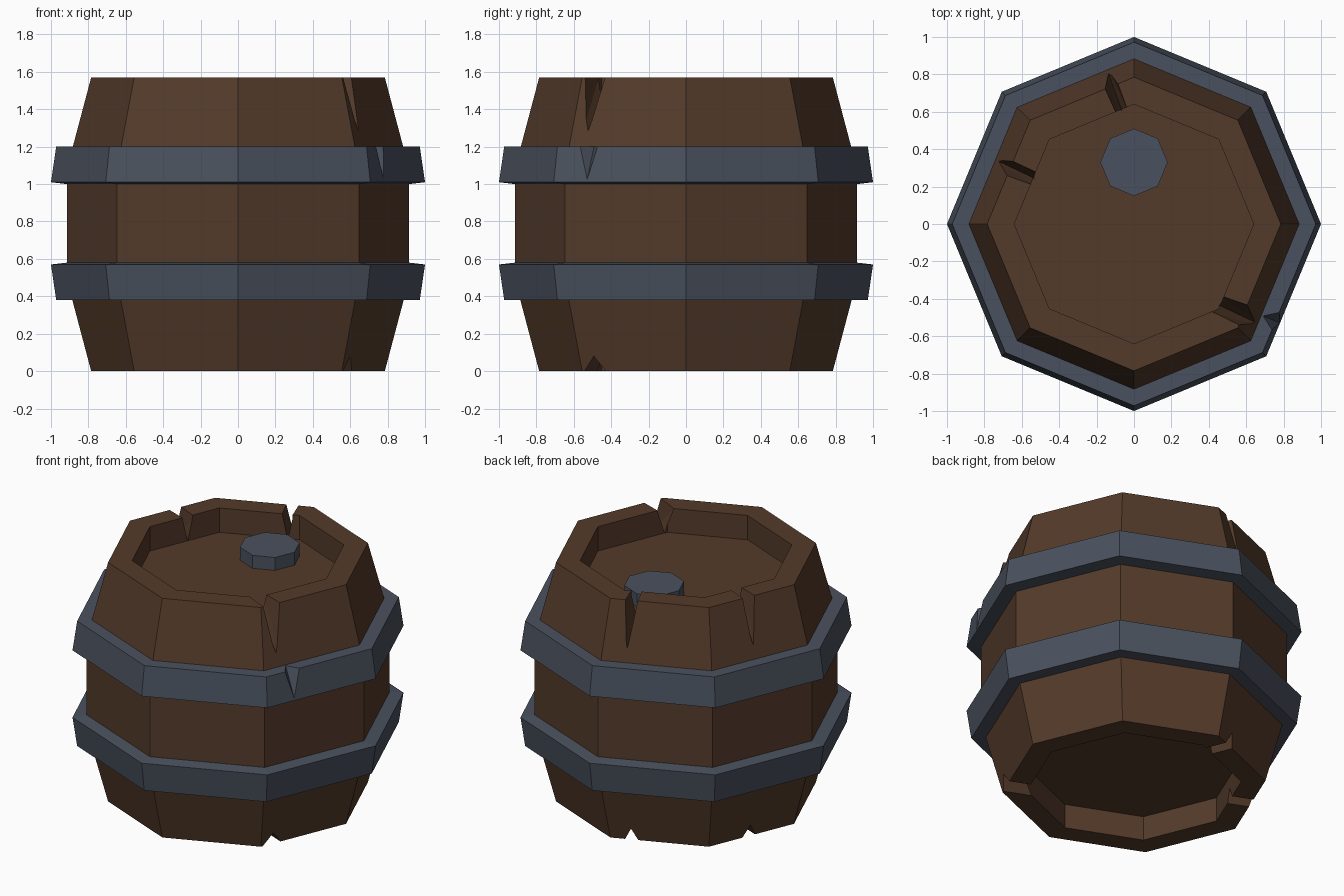
import bpy, bmesh
from math import sin, cos, radians, tau

if "Cube" in bpy.data.objects:
    bpy.data.objects.remove(bpy.data.objects["Cube"])

SIDES = 8


def material(name, rgb):
    m = bpy.data.materials.new(name)
    m.diffuse_color = (*rgb, 1)
    m.use_nodes = True
    m.node_tree.nodes["Principled BSDF"].inputs["Base Color"].default_value = m.diffuse_color
    return m


wood = material("dark_wood", (0.088, 0.043, 0.023))
steel = material("blue_steel", (0.068, 0.083, 0.112))


def add_object(name, bm, mat=None):
    bmesh.ops.recalc_face_normals(bm, faces=bm.faces)
    mesh = bpy.data.meshes.new(name)
    bm.to_mesh(mesh)
    bm.free()
    ob = bpy.data.objects.new(name, mesh)
    bpy.context.collection.objects.link(ob)
    if mat:
        mesh.materials.append(mat)
    return ob


def lathe(name, profile, mat, ring=False, centre=(0, 0)):
    """Spin (radius, z) points; a ring joins its ends, a solid caps them."""
    bm = bmesh.new()
    loops = [[bm.verts.new((centre[0] + r * cos(tau * i / SIDES),
                            centre[1] + r * sin(tau * i / SIDES), z))
              for i in range(SIDES)] for r, z in profile]
    pairs = list(zip(loops, loops[1:]))
    if ring:
        pairs.append((loops[-1], loops[0]))
    else:
        bm.faces.new(loops[0])
        bm.faces.new(loops[-1])
    for a, b in pairs:
        for i in range(SIDES):
            j = (i + 1) % SIDES
            bm.faces.new((a[i], a[j], b[j], b[i]))
    return add_object(name, bm, mat)


def cut(target, angle, points):
    """Subtract the hull of (outward, sideways, z) points set on one stave face."""
    a = radians(angle)
    bm = bmesh.new()
    for d, t, z in points:
        bm.verts.new((d * cos(a) - t * sin(a), d * sin(a) + t * cos(a), z))
    bmesh.ops.convex_hull(bm, input=bm.verts)
    cutter = add_object("notch_cutter", bm)
    cutter.hide_render = True
    mod = target.modifiers.new("notch", 'BOOLEAN')
    mod.operation = 'DIFFERENCE'
    mod.solver = 'EXACT'
    mod.object = cutter
    bpy.context.view_layer.objects.active = target
    bpy.ops.object.modifier_apply(modifier=mod.name)
    bpy.data.objects.remove(cutter)


# Barrel body with a recessed lid and a recessed base
body = lathe("barrel_body", [(0.64, 0.16), (0.64, 0), (0.785, 0), (0.915, 0.49),
                             (0.915, 1.08), (0.785, 1.57), (0.64, 1.57),
                             (0.64, 1.41)], wood)

# Metal hoops, the lower one mirroring the upper one
hoop_profile = [(0.87, 1.2), (0.972, 1.2), (1.0, 1.01), (0.915, 1.0), (0.87, 1.0)]
upper_hoop = lathe("upper_hoop", hoop_profile, steel, ring=True)
lathe("lower_hoop", [(r, 1.58 - z) for r, z in hoop_profile], steel, ring=True)

# Bung on the lid
lathe("bung", [(0.18, 1.40), (0.18, 1.495)], steel, centre=(0, 0.33))

# Splits in the rims: face angle, sideways offset, half width
for angle, t, w in ((-22.5, -0.225, 0.07), (112.5, -0.17, 0.045), (157.5, -0.02, 0.05)):
    cut(body, angle, [(0.55, t - w * 0.7, 1.58), (0.55, t + w * 0.7, 1.58),
                      (0.55, t, 1.43), (0.90, t - w, 1.58), (0.90, t + w, 1.58),
                      (0.90, t - 0.018, 1.22)])
    cut(body, angle, [(0.55, t - w, -0.01), (0.55, t + w, -0.01), (0.55, t, 0.08),
                      (0.90, t - w, -0.01), (0.90, t + w, -0.01), (0.90, t, 0.08)])

# Dent in the upper hoop below the widest split
cut(upper_hoop, -22.5, [(0.82, -0.19, 1.21), (0.95, -0.28, 1.21),
                        (0.95, -0.10, 1.21), (0.93, -0.19, 1.01)])
